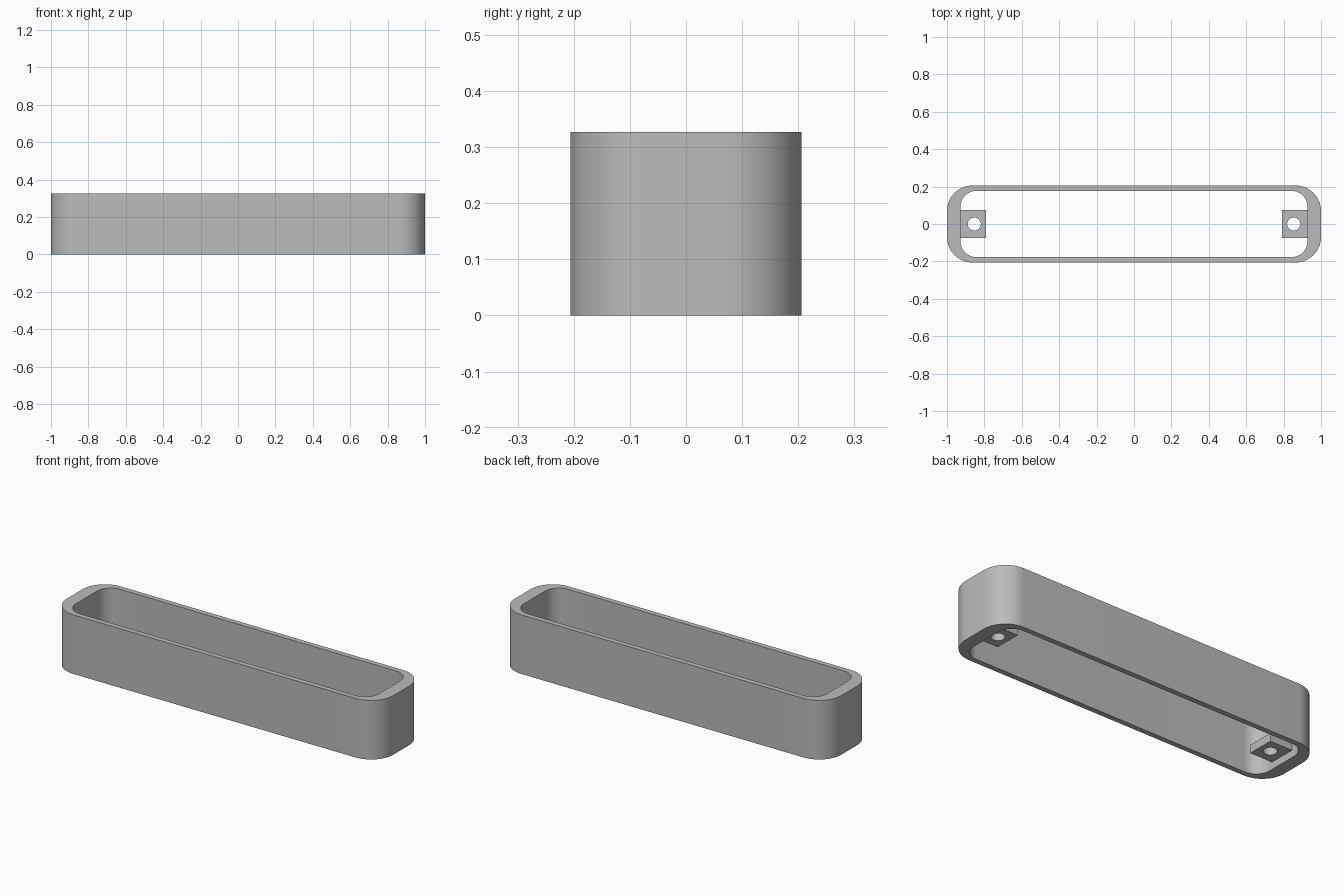
import bpy, bmesh, math
from math import cos, sin, pi

HEIGHT = 0.327
if "Cube" in bpy.data.objects:
    bpy.data.objects.remove(bpy.data.objects["Cube"])

grey = bpy.data.materials.new("plain grey")
grey.use_nodes = True
colour = (0.5, 0.5, 0.5, 1)
grey.diffuse_color = colour
grey.node_tree.nodes["Principled BSDF"].inputs["Base Color"].default_value = colour


def rounded_rect(half_x, half_y, radius, steps=16):
    """Outline of a rectangle with rounded corners, counter-clockwise."""
    points = []
    for quarter, (sx, sy) in enumerate([(1, 1), (-1, 1), (-1, -1), (1, -1)]):
        for i in range(steps + 1):
            a = (quarter + i / steps) * pi / 2
            points.append((sx * (half_x - radius) + radius * cos(a),
                           sy * (half_y - radius) + radius * sin(a)))
    return points


def walled_prism(name, outer, inner, z0, z1):
    """Extruded outline with a matching hole through it."""
    bm = bmesh.new()
    rings = [[bm.verts.new((x, y, z)) for x, y in outline]
             for outline, z in ((outer, z0), (outer, z1), (inner, z1), (inner, z0))]
    n = len(outer)
    for k in range(4):
        a, b = rings[k], rings[(k + 1) % 4]
        for i in range(n):
            j = (i + 1) % n
            bm.faces.new((a[i], a[j], b[j], b[i]))
    bmesh.ops.recalc_face_normals(bm, faces=bm.faces)
    mesh = bpy.data.meshes.new(name)
    bm.to_mesh(mesh)
    bm.free()
    mesh.materials.append(grey)
    obj = bpy.data.objects.new(name, mesh)
    bpy.context.collection.objects.link(obj)
    bpy.ops.object.select_all(action='DESELECT')
    obj.select_set(True)
    bpy.context.view_layer.objects.active = obj
    bpy.ops.object.shade_smooth_by_angle(angle=math.radians(30))
    return obj


# Open frame with thin long walls and thicker ends
walled_prism("frame_wall", rounded_rect(1.0, 0.206, 0.137),
             rounded_rect(0.928, 0.177, 0.085), 0, HEIGHT)

# Square screw tabs with a round hole, one at each end
STEPS = 40
circle, square = [], []
for i in range(STEPS):
    a = pi / 4 + 2 * pi * i / STEPS
    c, s = cos(a), sin(a)
    m = max(abs(c), abs(s))
    circle.append((0.035 * c, 0.035 * s))
    square.append((0.068 * c / m, 0.075 * s / m))
for side, x in (("left", 0.86), ("right", -0.86)):
    tab = walled_prism(side + "_screw_tab", square,
                       [(px - math.copysign(0.006, x), py) for px, py in circle],
                       0.04, 0.085)
    tab.location.x = x
